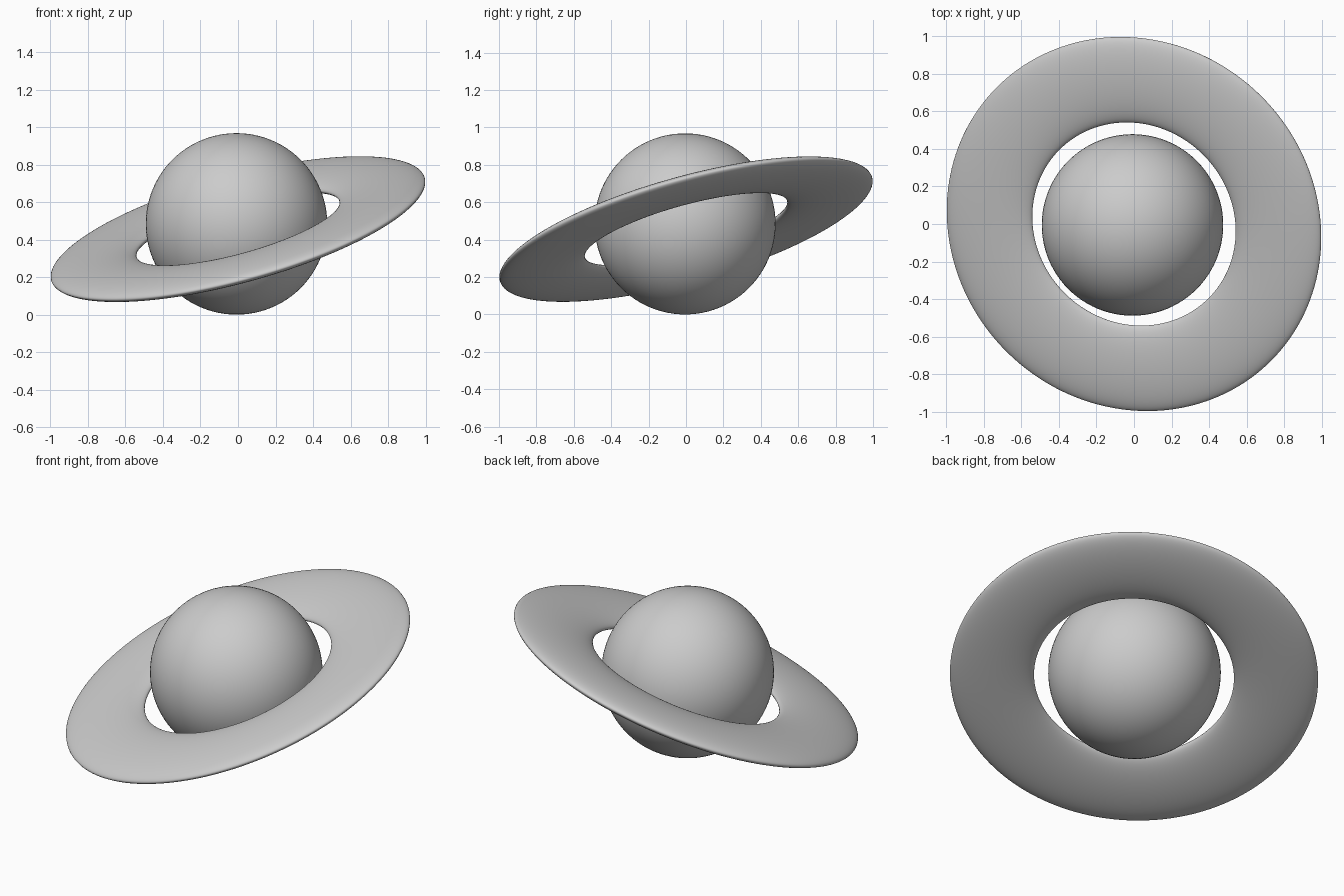
import bpy
from math import cos, sin, pi
from mathutils import Vector

cube = bpy.data.objects.get("Cube")
if cube:
    bpy.data.objects.remove(cube, do_unlink=True)

# One plain grey for the whole model
grey = bpy.data.materials.new("light_grey")
grey.use_nodes = True
colour = (0.6, 0.6, 0.6, 1.0)
grey.diffuse_color = colour
grey.node_tree.nodes["Principled BSDF"].inputs["Base Color"].default_value = colour


def finish(name):
    obj = bpy.context.object
    obj.name = name
    obj.data.materials.append(grey)
    bpy.ops.object.shade_smooth()
    return obj


# Planet globe
bpy.ops.mesh.primitive_uv_sphere_add(
    segments=96, ring_count=48, radius=0.484, location=(-0.008, -0.005, 0.484))
finish("planet")

# Flattened ring, tilted towards the front left
bpy.ops.mesh.primitive_torus_add(
    major_segments=160, minor_segments=48, major_radius=0.797, minor_radius=0.236)
ring = finish("ring")
ring.scale.z = 0.05 / 0.236
ring.rotation_mode = 'QUATERNION'
ring.rotation_quaternion = Vector((-0.256, -0.26, 0.931)).to_track_quat('Z', 'Y')
ring.location = (0, 0, 0.456)
